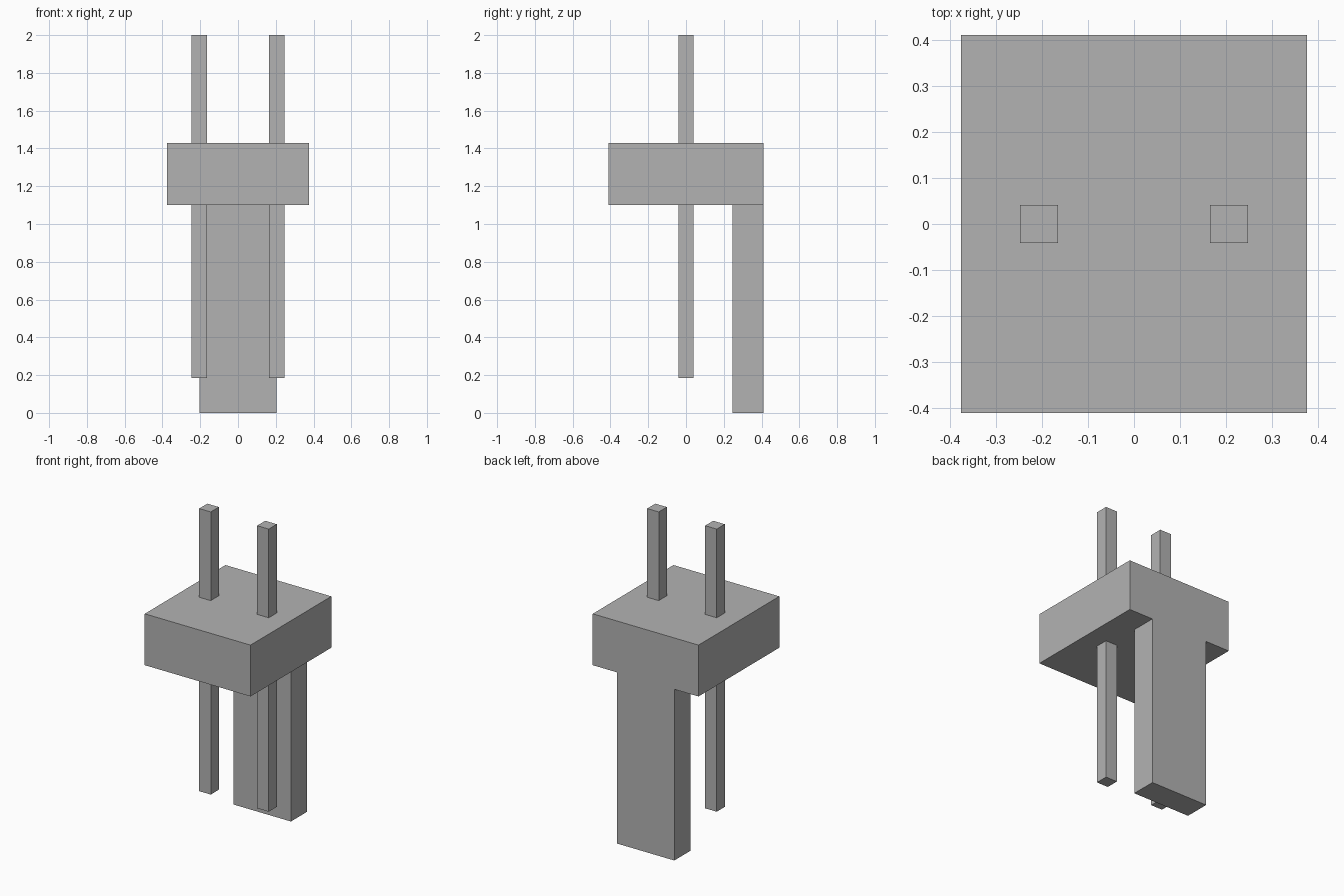
import bpy

default = bpy.data.objects.get("Cube")
if default:
    bpy.data.objects.remove(default, do_unlink=True)

grey = bpy.data.materials.new("plain grey")
grey.use_nodes = True
colour = (0.45, 0.45, 0.45, 1.0)
grey.diffuse_color = colour
grey.node_tree.nodes["Principled BSDF"].inputs["Base Color"].default_value = colour


def box(name, low, high):
    """Add a box spanning two opposite corners."""
    centre = [(a + b) / 2 for a, b in zip(low, high)]
    bpy.ops.mesh.primitive_cube_add(size=1, location=centre)
    obj = bpy.context.object
    obj.name = name
    obj.scale = [b - a for a, b in zip(low, high)]
    bpy.ops.object.transform_apply(location=False, rotation=False, scale=True)
    obj.data.materials.append(grey)
    return obj


# Housing block with a flat tongue hanging flush with its back
half_width, half_depth, bottom, top = 0.376, 0.41, 1.10, 1.43
box("housing", (-half_width, -half_depth, bottom), (half_width, half_depth, top))
box("back_tongue", (-0.204, 0.246, 0), (0.204, half_depth, bottom))

# Square pins running through the housing
pin = 0.041
for name, x in (("right_pin", -0.206), ("left_pin", 0.206)):
    box(name, (x - pin, -pin, 0.184), (x + pin, pin, 2))
